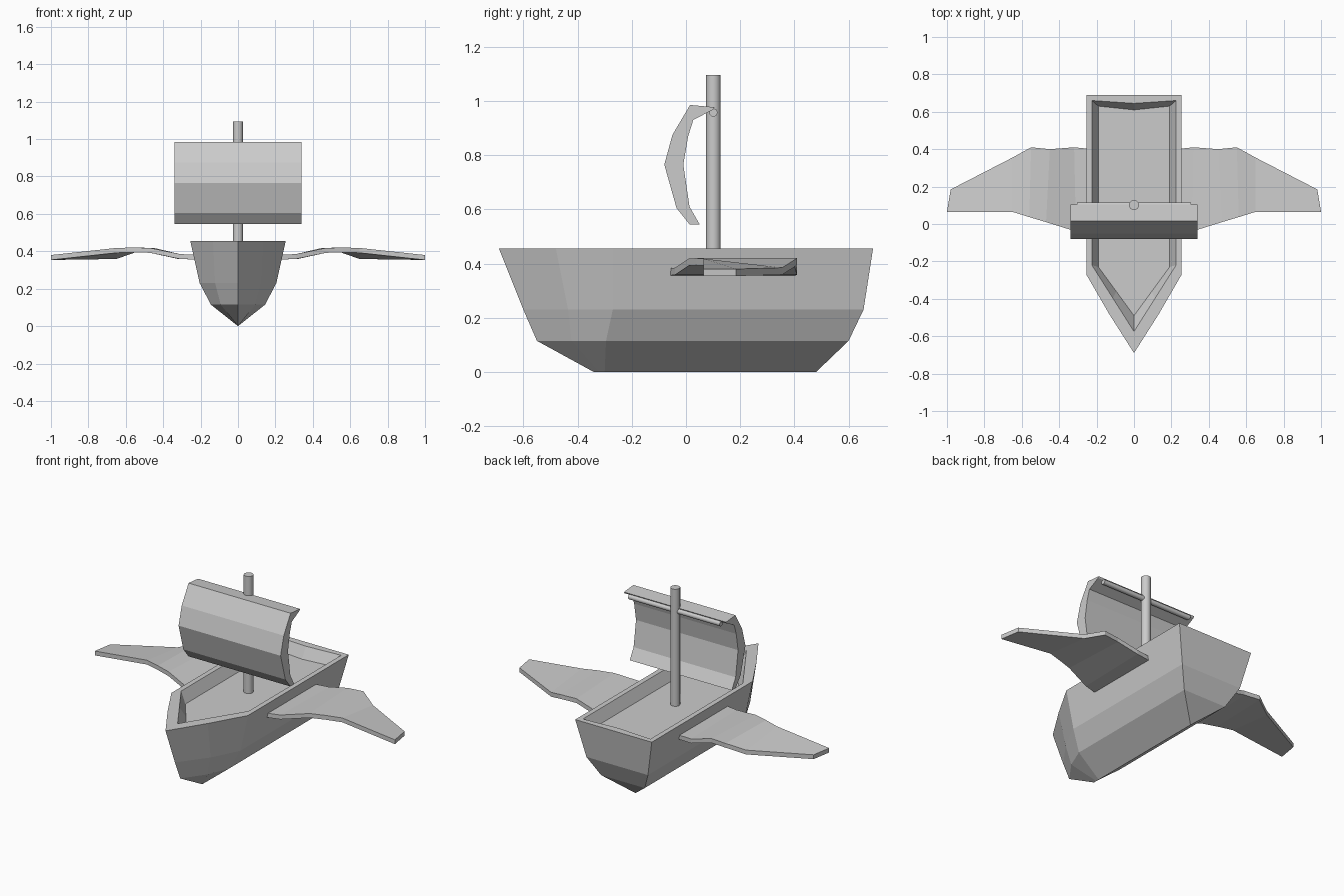
import bpy
import bmesh
import math

old = bpy.data.objects.get("Cube")
if old:
    bpy.data.objects.remove(old, do_unlink=True)

grey = bpy.data.materials.new("plain_grey")
grey.use_nodes = True
grey.diffuse_color = (0.6, 0.6, 0.6, 1)
grey.node_tree.nodes["Principled BSDF"].inputs["Base Color"].default_value = (0.6, 0.6, 0.6, 1)


def finish(name, bm, mirror=False):
    """Turn a bmesh into a grey object, optionally mirrored over x = 0."""
    bmesh.ops.remove_doubles(bm, verts=bm.verts, dist=0.0005)
    bmesh.ops.recalc_face_normals(bm, faces=bm.faces)
    mesh = bpy.data.meshes.new(name)
    bm.to_mesh(mesh)
    bm.free()
    mesh.materials.append(grey)
    obj = bpy.data.objects.new(name, mesh)
    bpy.context.collection.objects.link(obj)
    if mirror:
        obj.modifiers.new("mirror", 'MIRROR').use_clip = True
    return obj


def loft(bm, rings, closed=False):
    """Bridge successive rings of points with quads."""
    rows = [[bm.verts.new(p) for p in ring] for ring in rings]
    for a, b in zip(rows, rows[1:]):
        for i in range(len(a) if closed else len(a) - 1):
            j = (i + 1) % len(a)
            bm.faces.new((a[i], a[j], b[j], b[i]))
    return rows


def hull_ring(z, width, bow, shoulder, stern, stern_mid=None, bulge=0.0):
    """Half outline: bow point, bow cheek, shoulder, stern corner, stern centre."""
    cheek = (width / 2 + bulge, (bow + shoulder) / 2, z)
    return [(0, bow, z), cheek, (width, shoulder, z), (width, stern, z),
            (0, stern if stern_mid is None else stern_mid, z)]


# Hull: keel up to the rim, then down the inner walls to the deck
bm = bmesh.new()
rows = loft(bm, [
    hull_ring(0, 0, -0.34, -0.30, 0.48),
    hull_ring(0.115, 0.145, -0.55, -0.295, 0.60, bulge=0.02),
    hull_ring(0.23, 0.205, -0.60, -0.27, 0.655, bulge=0.02),
    hull_ring(0.455, 0.255, -0.69, -0.27, 0.69, bulge=0.006),
    hull_ring(0.455, 0.225, -0.575, -0.22, 0.66, 0.645),
    hull_ring(0.39, 0.19, -0.49, -0.23, 0.63, 0.61),
])
bm.faces.new(rows[-1])
bmesh.ops.dissolve_degenerate(bm, dist=0.0005, edges=bm.edges)
finish("hull", bm, mirror=True)

# Wings: leading and trailing edges, joined as a thick folded plate
leading = [(0.22, -0.06, 0.382), (0.31, -0.04, 0.385), (0.47, 0.01, 0.418),
           (0.56, 0.037, 0.42), (0.65, 0.065, 0.418), (1.0, 0.065, 0.38)]
trailing = [(0.22, 0.40, 0.382), (0.32, 0.41, 0.385), (0.45, 0.40, 0.418),
            (0.55, 0.41, 0.42), (0.65, 0.355, 0.385), (0.98, 0.185, 0.38)]
bm = bmesh.new()
sections = []
for lead, trail in zip(leading, trailing):
    low = [(x, y, z - 0.026) for x, y, z in (trail, lead)]
    sections.append([lead, trail] + low)
rows = loft(bm, sections, closed=True)
bm.faces.new(rows[0])
bm.faces.new(rows[-1])
finish("wings", bm, mirror=True)

# Sail: billowing side profile swept across the width
outer = [(0.105, 0.977), (0.015, 0.985), (-0.05, 0.875), (-0.08, 0.765),
         (-0.035, 0.605), (0.013, 0.545)]
inner = [(0.05, 0.545), (0.013, 0.61), (-0.01, 0.765), (0.008, 0.87),
         (0.027, 0.93), (0.10, 0.968)]
bm = bmesh.new()
rows = loft(bm, [[(x, y, z) for y, z in outer + inner] for x in (-0.34, 0.34)], closed=True)
for row in rows:
    bm.faces.new(row)
finish("sail", bm)


def rod(name, radius, length, location, rotation=(0, 0, 0)):
    bpy.ops.mesh.primitive_cylinder_add(vertices=16, radius=radius, depth=length,
                                        location=location, rotation=rotation)
    obj = bpy.context.object
    obj.name = name
    obj.data.materials.append(grey)
    bpy.ops.object.shade_smooth_by_angle(angle=math.radians(35))


# Mast and yard
rod("mast", 0.027, 0.715, (0, 0.101, 0.7375))
rod("yard", 0.015, 0.61, (0, 0.101, 0.957), (0, math.pi / 2, 0))
